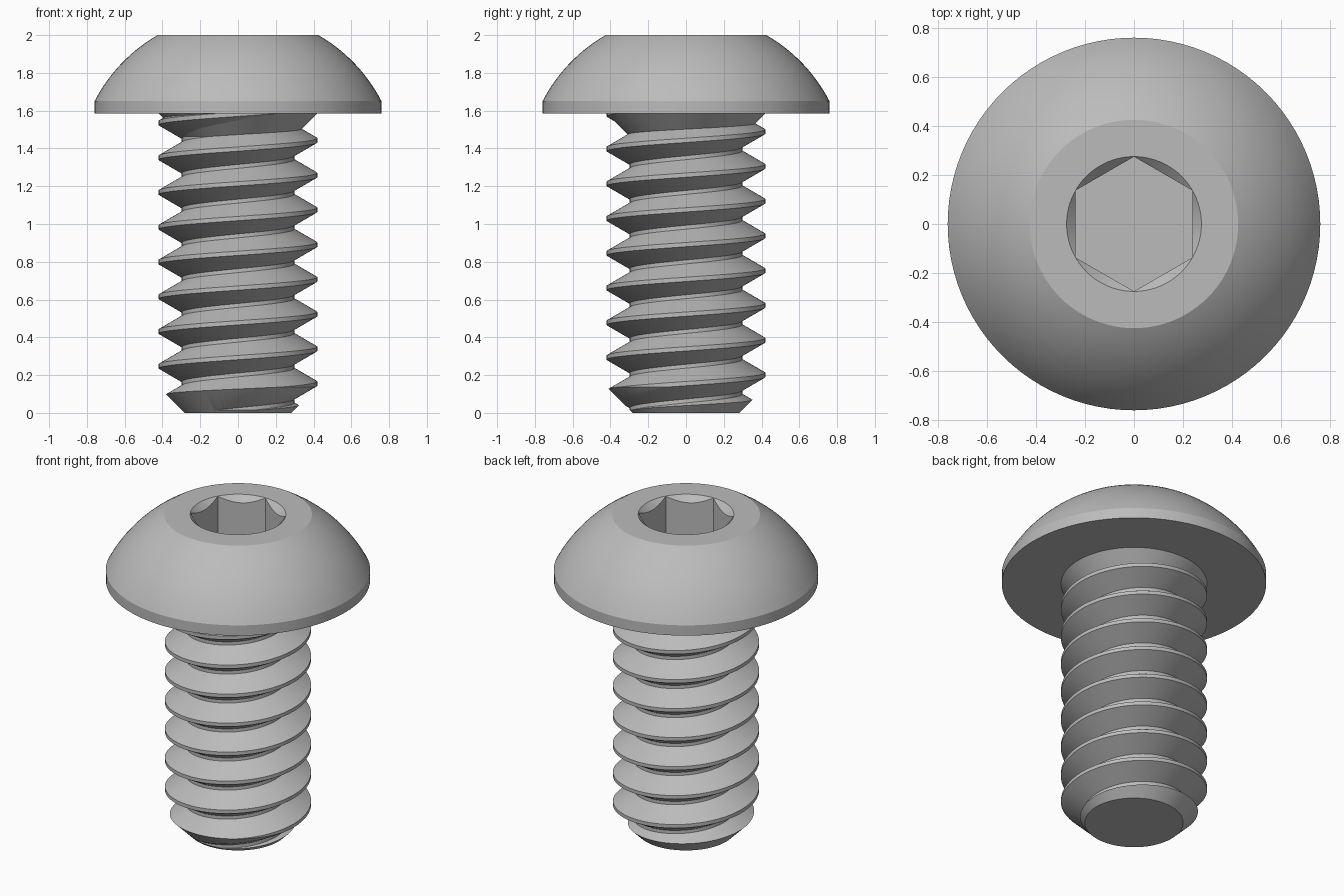
import bpy, bmesh
from math import cos, sin, pi, sqrt, radians

cube = bpy.data.objects.get("Cube")
if cube:
    bpy.data.objects.remove(cube, do_unlink=True)

SEG = 96
HEAD_Z = 1.585      # underside of the head
ROOT, CREST = 0.298, 0.42
PITCH, START = 0.184, 0.155

steel = bpy.data.materials.new("grey steel")
steel.use_nodes = True
steel.diffuse_color = (0.5, 0.5, 0.5, 1)
steel.node_tree.nodes["Principled BSDF"].inputs["Base Color"].default_value = (0.5, 0.5, 0.5, 1)


def finish(name, bm):
    bmesh.ops.recalc_face_normals(bm, faces=bm.faces)
    mesh = bpy.data.meshes.new(name)
    bm.to_mesh(mesh)
    bm.free()
    mesh.materials.append(steel)
    obj = bpy.data.objects.new(name, mesh)
    bpy.context.collection.objects.link(obj)
    return obj


def lathe(name, profile, seg=SEG, turn=0.0):
    """Closed solid of revolution from (radius, height) points, bottom to top."""
    bm = bmesh.new()
    rings = [[bm.verts.new((r * cos(turn + 2 * pi * i / seg), r * sin(turn + 2 * pi * i / seg), z))
              for i in range(seg)] for r, z in profile]
    for a, b in zip(rings, rings[1:]):
        for i in range(seg):
            j = (i + 1) % seg
            bm.faces.new((a[i], a[j], b[j], b[i]))
    bm.faces.new(rings[0][::-1])
    bm.faces.new(rings[-1])
    return finish(name, bm)


def activate(obj):
    bpy.ops.object.select_all(action='DESELECT')
    obj.select_set(True)
    bpy.context.view_layer.objects.active = obj


def boolean(obj, cutter, operation):
    mod = obj.modifiers.new("cut", 'BOOLEAN')
    mod.operation, mod.solver, mod.object = operation, 'EXACT', cutter
    activate(obj)
    bpy.ops.object.modifier_apply(modifier=mod.name)
    bpy.data.objects.remove(cutter, do_unlink=True)


def threaded_rod(name):
    """Helical sweep of one thread tooth, closed at both ends."""
    bm = bmesh.new()
    flank = (CREST - ROOT) / sqrt(3)
    half = 0.0113
    tooth = [(ROOT, -half - flank), (CREST, -half), (CREST, half), (ROOT, half + flank)]
    count = SEG * 12
    cols = []
    for s in range(count + 1):
        a = 2 * pi * s / SEG
        z = START - 2 * PITCH + PITCH * s / SEG
        cols.append([bm.verts.new((r * cos(a), r * sin(a), z + dz)) for r, dz in tooth])
    for s in range(count):
        a, b = cols[s], cols[s + 1]
        for k in range(3):
            bm.faces.new((a[k], b[k], b[k + 1], a[k + 1]))
        if s + SEG < count:   # root strip joining neighbouring turns
            bm.faces.new((a[3], b[3], cols[s + 1 + SEG][0], cols[s + SEG][0]))
    ends = [e for e in bm.edges if e.is_boundary]
    low, high = bm.verts.new((0, 0, -0.6)), bm.verts.new((0, 0, 2.3))
    for e in ends:
        tip = low if e.verts[0].co.z < 1 else high
        bm.faces.new((e.verts[0], e.verts[1], tip))
    return finish(name, bm)


# Domed head with a short vertical rim
RIM_R, RIM_Z, TOP_R = 0.76, 1.65, 0.425
centre = 1.258
radius = sqrt(RIM_R ** 2 + (RIM_Z - centre) ** 2)
dome = []
for i in range(15):
    r = RIM_R + (TOP_R - RIM_R) * i / 14
    dome.append((r, centre + sqrt(radius ** 2 - r ** 2)))
dome[-1] = (TOP_R, 2.0)
head = lathe("head", [(RIM_R, HEAD_Z)] + dome)

# Hexagonal socket with a countersunk mouth
boolean(head, lathe("socket_cutter", [(0.2745, 1.74), (0.2745, 2.02)], 6, pi / 2), 'DIFFERENCE')
boolean(head, lathe("mouth_cutter", [(0.2, 1.925), (0.305, 2.03)]), 'DIFFERENCE')

# Threaded shank, trimmed flat at the end with a chamfered tip
shank = threaded_rod("threaded_shank")
boolean(shank, lathe("shank_trim", [(0.283, 0), (0.45, 0.167), (0.45, HEAD_Z + 0.015)]), 'INTERSECT')

# Flared collar where the thread runs out under the head
collar = lathe("collar", [(0.28, HEAD_Z - 0.14), (CREST, HEAD_Z), (CREST, HEAD_Z + 0.01)])

for part in (head, shank, collar):
    activate(part)
    bpy.ops.object.shade_smooth_by_angle(angle=radians(24))
